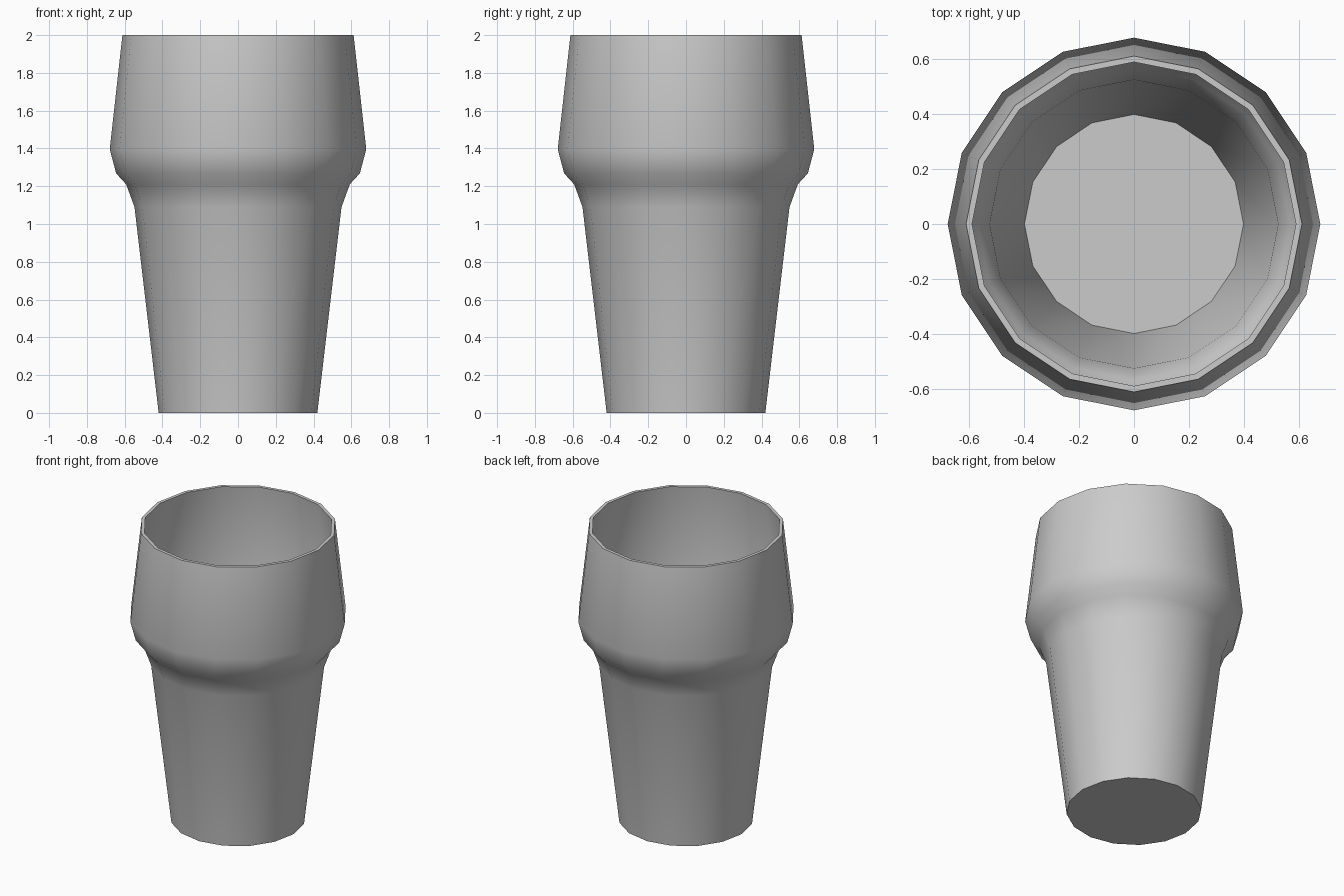
import bpy, bmesh, math

if "Cube" in bpy.data.objects:
    bpy.data.objects.remove(bpy.data.objects["Cube"])

SIDES = 16
WALL = 0.022

# Outer wall profile (radius, height), bottom to rim
outer = [(0.42, 0.0), (0.548, 1.09), (0.592, 1.21),
         (0.645, 1.268), (0.679, 1.396), (0.612, 2.0)]
# Inner wall follows the outer one, rim to floor
inner = [(r - WALL, z) for r, z in reversed(outer[1:])] + [(0.399, WALL)]

# Glass: lathe the profile and cap the base and inner floor
bm = bmesh.new()
rings = []
for r, z in outer + inner:
    rings.append([bm.verts.new((r * math.cos(2 * math.pi * i / SIDES),
                                r * math.sin(2 * math.pi * i / SIDES), z))
                  for i in range(SIDES)])
for a, b in zip(rings, rings[1:]):
    for i in range(SIDES):
        j = (i + 1) % SIDES
        bm.faces.new((a[i], a[j], b[j], b[i]))
bm.faces.new(rings[0][::-1])
bm.faces.new(rings[-1])
bmesh.ops.recalc_face_normals(bm, faces=bm.faces)

mesh = bpy.data.meshes.new("beer_glass")
bm.to_mesh(mesh)
bm.free()
glass = bpy.data.objects.new("beer_glass", mesh)
bpy.context.collection.objects.link(glass)

# Smooth walls with crisp rim and base edges
bpy.context.view_layer.objects.active = glass
glass.select_set(True)
bpy.ops.object.shade_smooth_by_angle(angle=math.radians(50))
